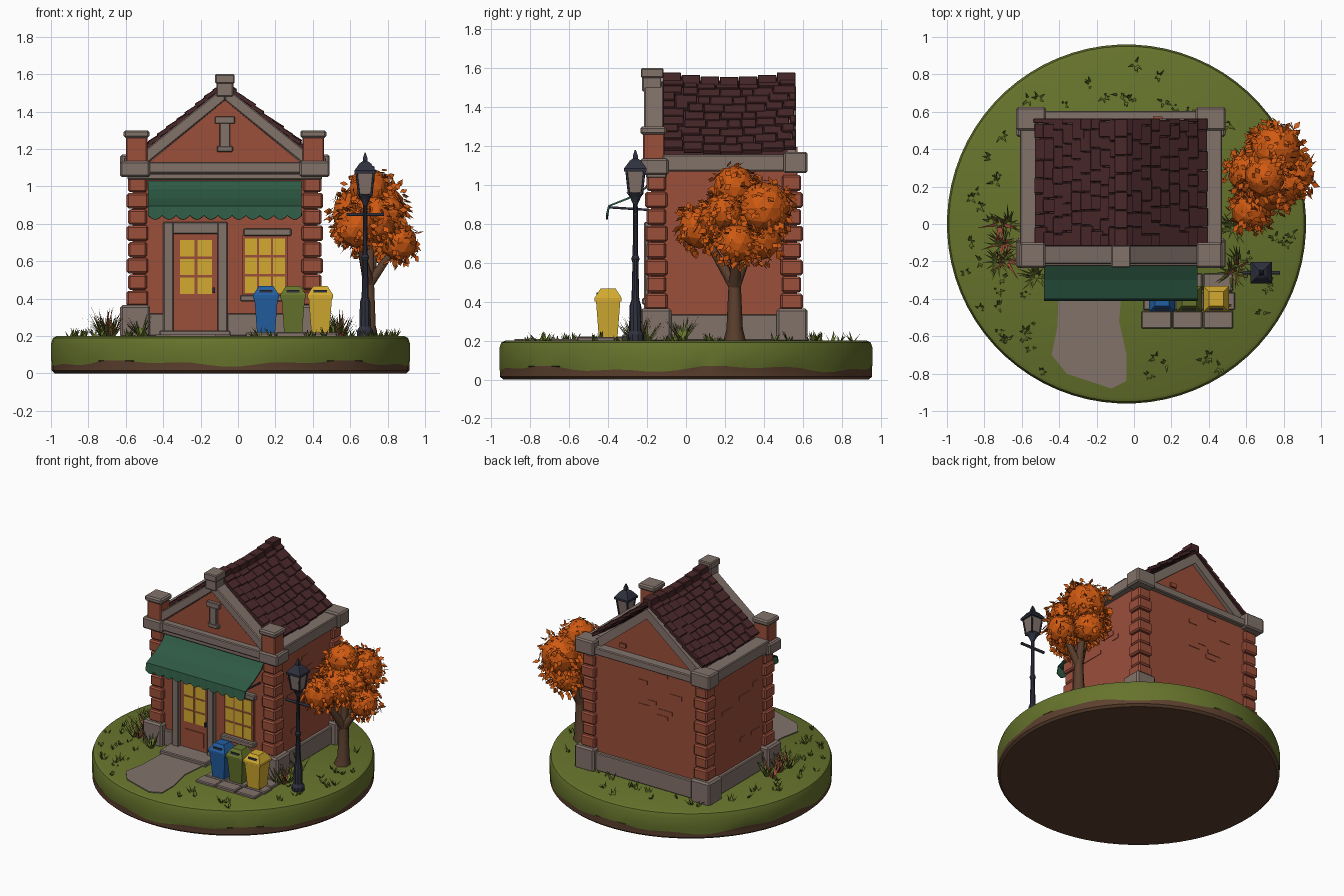
import bpy, bmesh, math, random
from mathutils import Matrix, Vector

random.seed(4)
rnd = random.uniform
if "Cube" in bpy.data.objects:
    bpy.data.objects.remove(bpy.data.objects["Cube"])


def material(name, *rgb):
    m = bpy.data.materials.new(name)
    col = [((c / 255 + 0.055) / 1.055) ** 2.4 for c in rgb] + [1]
    m.use_nodes = True
    m.diffuse_color = col
    m.node_tree.nodes["Principled BSDF"].inputs["Base Color"].default_value = col
    return m


brick = material("brick red", 155, 78, 58)
stone = material("grey stone", 130, 114, 106)
tile = material("dark roof tile", 74, 40, 42)
canvas = material("awning green", 46, 90, 68)
grass = material("grass green", 102, 115, 44)
soil = material("soil brown", 92, 64, 46)
orange = material("autumn orange", 208, 90, 18)
iron = material("dark iron", 46, 48, 62)
yellow = material("warm yellow", 210, 170, 48)
blue = material("bin blue", 34, 94, 160)


def finish(name, bm, *mats, bevel=0, smooth=False):
    bmesh.ops.recalc_face_normals(bm, faces=bm.faces)
    me = bpy.data.meshes.new(name)
    bm.to_mesh(me)
    bm.free()
    ob = bpy.data.objects.new(name, me)
    bpy.context.collection.objects.link(ob)
    for m in mats:
        me.materials.append(m)
    if bevel:
        mod = ob.modifiers.new("worn edges", "BEVEL")
        mod.width, mod.segments = bevel, 1
    if smooth:
        bpy.ops.object.select_all(action="DESELECT")
        ob.select_set(True)
        bpy.context.view_layer.objects.active = ob
        bpy.ops.object.shade_smooth_by_angle()
    return ob


def add_box(bm, x, y, z, mat=0):
    """Box from three (low, high) ranges."""
    lo, hi = zip(x, y, z)
    size = [b - a for a, b in zip(lo, hi)]
    mid = [(a + b) / 2 for a, b in zip(lo, hi)]
    made = bmesh.ops.create_cube(bm, size=1, matrix=Matrix.Translation(mid) @ Matrix.Diagonal(size + [1]))
    for f in {f for v in made["verts"] for f in v.link_faces}:
        f.material_index = mat


def boxes(name, mat, *ranges, bevel=0.006):
    bm = bmesh.new()
    for r in ranges:
        add_box(bm, *r)
    return finish(name, bm, mat, bevel=bevel)


def prism(name, outlines, lo, hi, mat, place, bevel=0):
    bm = bmesh.new()
    for pts in outlines:
        f = bm.faces.new([bm.verts.new(place(a, b, lo)) for a, b in pts])
        new = bmesh.ops.extrude_face_region(bm, geom=[f])["geom"]
        shift = Vector(place(0, 0, hi)) - Vector(place(0, 0, lo))
        bmesh.ops.translate(bm, verts=[v for v in new if isinstance(v, bmesh.types.BMVert)], vec=shift)
    return finish(name, bm, mat, bevel=bevel)


def lathe(name, profile, x, y, segs, mats, rule=None, wave=None, smooth=False):
    """Turn (radius, z) pairs; rule gives the material of each band, wave bends one ring."""
    bm = bmesh.new()
    rings = []
    for k, (r, z) in enumerate(profile):
        angles = [math.tau * (i + 0.5) / segs for i in range(segs)]
        rings.append([bm.verts.new((x + r * math.cos(a), y + r * math.sin(a),
                                    z + (wave[1](a) if wave and k == wave[0] else 0))) for a in angles])
    for k, (a, b) in enumerate(zip(rings, rings[1:])):
        for i in range(segs):
            j = (i + 1) % segs
            bm.faces.new((a[i], a[j], b[j], b[i])).material_index = rule(k) if rule else 0
    bm.faces.new(rings[0])
    bm.faces.new(rings[-1]).material_index = rule(len(rings)) if rule else 0
    return finish(name, bm, *mats, smooth=smooth)


def tube(name, mat, *paths):
    """Round bars; each path is a list of (x, y, z, radius)."""
    cu = bpy.data.curves.new(name, "CURVE")
    cu.dimensions, cu.bevel_depth, cu.bevel_resolution, cu.use_fill_caps = "3D", 1, 1, True
    for pts in paths:
        sp = cu.splines.new("POLY")
        sp.points.add(len(pts) - 1)
        for p, (px, py, pz, r) in zip(sp.points, pts):
            p.co, p.radius = (px, py, pz, 1), r
    ob = bpy.data.objects.new(name, cu)
    cu.materials.append(mat)
    bpy.context.collection.objects.link(ob)


CX, G = -0.07, 0.2                    # building axis and ground height
along_y = lambda a, b, t: (a, t, b)
along_z = lambda a, b, t: (a, b, t)

# Round island with a wavy soil edge
lathe("island", [(0.94, 0), (0.957, 0.015), (0.957, 0.055), (0.96, 0.07), (0.96, 0.16), (0.95, 0.19), (0.93, G)],
      -0.04, 0, 72, [soil, grass], lambda k: int(k > 1),
      (2, lambda a: 0.012 * math.sin(5 * a) + 0.008 * math.sin(13 * a)), True)
prism("path", [[(-0.4, -0.3), (-0.41, -0.55), (-0.44, -0.7), (-0.36, -0.8), (-0.24, -0.84), (-0.12, -0.88),
                (-0.04, -0.84), (-0.04, -0.7), (-0.08, -0.52), (-0.06, -0.3)]], G - 0.01, G + 0.007, stone, along_z)
paving = [((0.04 + 0.165 * i + s, 0.2 + 0.165 * i + s), (y, y + 0.095), (G - 0.01, G + 0.018 + 0.004 * (i % 2)))
          for y, s in ((-0.56, 0), (-0.46, 0.01), (-0.36, 0)) for i in range(3)]
boxes("bin_paving", stone, *paving)

# Walls with a few raised bricks
boxes("walls", brick, ((-0.565, 0.425), (-0.18, 0.57), (G, 1.12)), bevel=0)
bm = bmesh.new()
for i in range(26):
    z, u, w = G + 0.2 + 0.045 * random.randrange(18), rnd(0, 1), rnd(0.05, 0.12)
    y, x = -0.08 + 0.45 * u, -0.42 + 0.62 * u
    add_box(bm, *[((0.42, 0.429), (y, y + w), (z, z + 0.03)), ((-0.569, -0.56), (y, y + w), (z, z + 0.03)),
                  ((x, x + w), (0.56, 0.574), (z, z + 0.03))][i % 3])
finish("raised_bricks", bm, brick)

# Corner quoins, footings and the stone plinth
quoins, feet = bmesh.new(), bmesh.new()
for sx in (-1, 1):
    for sy in (-1, 1):
        ox, oy = CX + sx * 0.525, 0.195 + sy * 0.405
        span = lambda o, s, d: sorted((o, o - s * d))
        for k in range(8):
            z, d = 0.36 + k * 0.087, 0.115 - 0.015 * (k % 2)
            add_box(quoins, span(ox - sx * 0.008 * (k % 2), sx, d), span(oy - sy * 0.008 * (k % 2), sy, d),
                    (z, z + 0.082))
        add_box(feet, span(ox + sx * 0.035, sx, 0.16), span(oy + sy * 0.025, sy, 0.16), (G - 0.01, 0.365))
finish("corner_quoins", quoins, brick, bevel=0.01)
finish("corner_footings", feet, stone, bevel=0.012)
boxes("plinth", stone, ((-0.59, 0.45), (0.1, 0.595), (G, 0.335)), ((-0.59, 0.45), (-0.15, 0.2), (G, 0.335)),
      ((-0.55, -0.39), (-0.2, 0), (G, 0.32)), ((-0.06, 0.42), (-0.2, 0), (G, 0.32)))

# Cornice, corner piers and caps
boxes("cornice", stone, ((-0.62, 0.48), (-0.225, -0.1), (1.07, 1.13)), ((-0.59, 0.45), (-0.205, -0.1), (1.035, 1.07)),
      ((-0.61, -0.5), (-0.12, 0.6), (1.07, 1.155)), ((0.36, 0.47), (-0.12, 0.6), (1.07, 1.155)),
      ((-0.5, 0.36), (0.5, 0.605), (1.07, 1.125)))
ends = [(-0.63, -0.47), (0.33, 0.49)]
boxes("cornice_corners", stone, *[(e, y, z) for e in ends for y, z in
      (((-0.235, -0.09), (1.05, 1.135)), ((0.5, 0.625), (1.06, 1.17)))], bevel=0.01)
piers = [(-0.6, -0.485), (0.345, 0.46)]
boxes("front_piers", brick, *[(p, (-0.22, -0.11), (1.12, 1.27)) for p in piers])
boxes("pier_caps", stone, *[((a - 0.012, b + 0.012), (-0.235, -0.1), (1.26, 1.3)) for a, b in piers], bevel=0.01)

# Gables with stone copings, apex block and ornament
prism("gable", [[(CX - 0.44, 1.1), (CX + 0.44, 1.1), (CX, 1.46)]], -0.175, 0.535, brick, along_y)
half = [(0.42, 1.12), (0.42, 1.2), (0, 1.535), (0, 1.46)]
slopes = [[(CX + s * d, z) for d, z in half] for s in (-1, 1)]
prism("front_coping", slopes, -0.215, -0.115, stone, along_y, 0.006)
slopes = [[(CX + s * d, z - 0.03) for d, z in half] for s in (-1, 1)]
prism("rear_coping", slopes, 0.52, 0.565, stone, along_y)
boxes("apex_block", stone, ((-0.115, -0.025), (-0.225, -0.125), (1.48, 1.56)),
      ((-0.122, -0.018), (-0.232, -0.115), (1.55, 1.6)))
boxes("gable_ornament", stone, *[((CX - w, CX + w), (-0.2, -0.16), z) for w, z in
      ((0.053, (1.335, 1.375)), (0.028, (1.21, 1.34)), (0.042, (1.185, 1.215)))], bevel=0.004)

# Sagging tiled roof
bm = bmesh.new()
tilt, rows, depth = math.atan(0.8), 9, 0.685
sag = lambda y: 0.03 * ((y - 0.22) / 0.34) ** 2
for s in (-1, 1):
    for r in range(rows):
        y = -0.12
        while y < 0.55:
            w = min(rnd(0.06, 0.12), 0.565 - y)
            d = 0.45 * (r + 0.5) / rows + rnd(-0.004, 0.004)
            m = y + w / 2
            at = Matrix.Translation((CX + s * d, m, 1.525 - 0.8 * d + sag(m) + rnd(-0.003, 0.003)))
            bmesh.ops.create_cube(bm, size=1, matrix=at @ Matrix.Rotation(s * (tilt - 0.12), 4, "Y")
                                  @ Matrix.Diagonal((0.077, w - 0.003, 0.024, 1)))
            y += w
for k in range(7):
    y = -0.12 + k * depth / 7
    z = 1.53 + sag(y + 0.05)
    add_box(bm, (CX - 0.035, CX + 0.035), (y, y + 0.095), (z - 0.03, z + 0.025))
finish("roof_tiles", bm, tile, bevel=0.003)
prism("roof_underlay", [[(CX + s * d, z - 0.025) for d, z in ((0.44, 1.16), (0, 1.515), (0, 1.48), (0.44, 1.13))]
                        for s in (-1, 1)], -0.12, 0.555, tile, along_y)

# Scalloped awning with arms
bm = bmesh.new()
cols = []
for i in range(89):
    hem = 0.845 - 0.022 * abs(math.sin(math.pi * i / 8))
    cols.append([bm.verts.new((-0.48 + 0.82 * i / 88, y, z)) for y, z in
                 ((-0.175, 1.035), (-0.215, 0.985), (-0.3, 0.935), (-0.4, 0.895), (-0.412, hem))])
for a, b in zip(cols, cols[1:]):
    for k in range(4):
        bm.faces.new((a[k], b[k], b[k + 1], a[k + 1]))
finish("awning", bm, canvas).modifiers.new("cloth", "SOLIDIFY").thickness = 0.01
tube("awning_arms", iron, *[[(x, -0.17, 0.87, 0.007), (x, -0.4, 0.885, 0.007)] for x in (-0.45, 0.31)])

# Door and its stone surround
boxes("door_frame", stone, ((-0.4, -0.345), (-0.215, -0.15), (G, 0.81)), ((-0.11, -0.055), (-0.215, -0.15), (G, 0.81)),
      ((-0.4, -0.055), (-0.21, -0.15), (0.745, 0.81)))
boxes("door_step", stone, ((-0.42, -0.04), (-0.33, -0.17), (G - 0.01, 0.23)))
bm = bmesh.new()
add_box(bm, (-0.345, -0.11), (-0.19, -0.15), (0.23, 0.745))
add_box(bm, (-0.305, -0.15), (-0.197, -0.18), (0.26, 0.37))
for i in range(2):
    for j in range(3):
        x, z = -0.31 + 0.093 * i, 0.425 + 0.1 * j
        add_box(bm, (x, x + 0.078), (-0.194, -0.18), (z, z + 0.088), 1)
add_box(bm, (-0.135, -0.122), (-0.21, -0.18), (0.43, 0.46), 2)
finish("door", bm, brick, yellow, iron)

# Window with nine panes
bm = bmesh.new()
add_box(bm, (0.025, 0.265), (-0.195, -0.15), (0.41, 0.74))
for i in range(3):
    for j in range(3):
        x, z = 0.037 + 0.075 * i, 0.43 + 0.102 * j
        add_box(bm, (x, x + 0.064), (-0.199, -0.18), (z, z + 0.088), 1)
finish("window", bm, brick, yellow)
boxes("window_stones", stone, ((0.03, 0.285), (-0.215, -0.15), (0.735, 0.775)),
      ((0.01, 0.285), (-0.225, -0.15), (0.385, 0.42)))

# Three bins with tapered lids
for name, mat, x in (("blue", blue, 0.15), ("green", grass, 0.295), ("yellow", yellow, 0.44)):
    prof = [(0.048, 0.215), (0.062, 0.4), (0.069, 0.4), (0.069, 0.42), (0.038, 0.468)]
    lathe(name + "_bin", [(r * math.sqrt(2), z) for r, z in prof], x, -0.4, 4, [mat])
    boxes(name + "_bin_slot", iron, ((x - 0.035, x + 0.035), (-0.461, -0.43), (0.428, 0.446)), bevel=0)

# Street lamp
LX, LY = 0.68, -0.26
lathe("lamp_post", [(0.045, G - 0.01), (0.045, 0.23), (0.032, 0.25), (0.03, 0.38), (0.02, 0.41), (0.015, 0.6),
                    (0.022, 0.62), (0.014, 0.64), (0.012, 0.9), (0.03, 0.94), (0.045, 0.96)], LX, LY, 10, [iron], smooth=True)
lathe("lantern_glass", [(0.045, 0.95), (0.065, 1.08)], LX, LY, 4, [stone])
lathe("lantern_roof", [(0.082, 1.07), (0.082, 1.085), (0.04, 1.125), (0.018, 1.135), (0.018, 1.15), (0.004, 1.18)],
      LX, LY, 4, [iron])
tube("lantern_bars", iron, [(LX - 0.1, LY, 0.85, 0.01), (LX + 0.1, LY, 0.85, 0.01)],
     *[[(LX + a * 0.033, LY + b * 0.033, 0.95, 0.006), (LX + a * 0.047, LY + b * 0.047, 1.08, 0.006)]
       for a in (-1, 1) for b in (-1, 1)])

# Tree trunk, branches and leaf clumps
fork = (0.7, 0.25, 0.48, 0.032)
clumps = [(0.7, 0.25, 0.99, 0.12), (0.76, 0.4, 0.88, 0.15), (0.63, 0.07, 0.78, 0.12), (0.86, 0.26, 0.7, 0.11),
          (0.62, 0.27, 0.86, 0.13), (0.72, 0.2, 0.82, 0.15), (0.72, 0.38, 0.72, 0.12), (0.8, 0.2, 0.86, 0.1)]
tube("tree_trunk", soil, [(0.69, 0.25, G - 0.01, 0.06), (0.7, 0.25, 0.26, 0.042), fork, (0.71, 0.26, 0.8, 0.02)],
     *[[fork, (x, y, z, 0.013)] for x, y, z, r in clumps[1:5]])
bm = bmesh.new()
for x, y, z, r in clumps:
    mid = Vector((x, y, z))
    bmesh.ops.create_icosphere(bm, subdivisions=2, radius=r * 0.9, matrix=Matrix.Translation(mid))
    for i in range(int(9000 * r * r)):
        out = Vector((rnd(-1, 1), rnd(-1, 1), rnd(-1, 1))).normalized()
        tip = (out * 0.6 + Vector((rnd(-1, 1), rnd(-1, 1), rnd(-1.2, 0.2)))).normalized() * rnd(0.04, 0.06)
        wide = tip.cross(out).normalized() * 0.016
        root = mid + out * r * rnd(0.85, 1)
        bm.faces.new([bm.verts.new(root + p) for p in (tip * 0, tip / 2 + wide, tip, tip / 2 - wide)])
finish("autumn_leaves", bm, orange)


# Grass tufts and red-stemmed shrubs
def tuft(bm, x, y, height, count, mat=0):
    for i in range(count):
        a = rnd(0, math.tau)
        lean, side = Vector((math.cos(a), math.sin(a), 0)), Vector((-math.sin(a), math.cos(a), 0)) * 0.008
        foot = Vector((x, y, G - 0.003)) + lean * 0.01
        top = foot + lean * height * rnd(0.3, 0.8) + Vector((0, 0, height * rnd(0.6, 1)))
        bm.faces.new([bm.verts.new(p) for p in (foot - side, foot + side, top)]).material_index = mat


bm = bmesh.new()
for i in range(70):
    a, r = rnd(0, math.tau), rnd(0.66, 0.92)
    x, y = r * math.cos(a) - 0.04, r * math.sin(a)
    if not (-0.47 < x < 0 and y < 0):
        tuft(bm, x, y, rnd(0.03, 0.06), 5)
for x, y in ((-0.7, -0.12), (-0.67, 0), (-0.72, -0.2), (-0.52, -0.28), (0.56, -0.2), (0.53, -0.02), (0.52, -0.26)):
    tuft(bm, x, y, 0.13, 22)
for x, y in ((-0.68, -0.2), (-0.72, 0), (-0.7, -0.1), (0.55, -0.24)):
    tuft(bm, x, y, 0.17, 9, 1)
finish("grass_tufts", bm, grass, brick)
